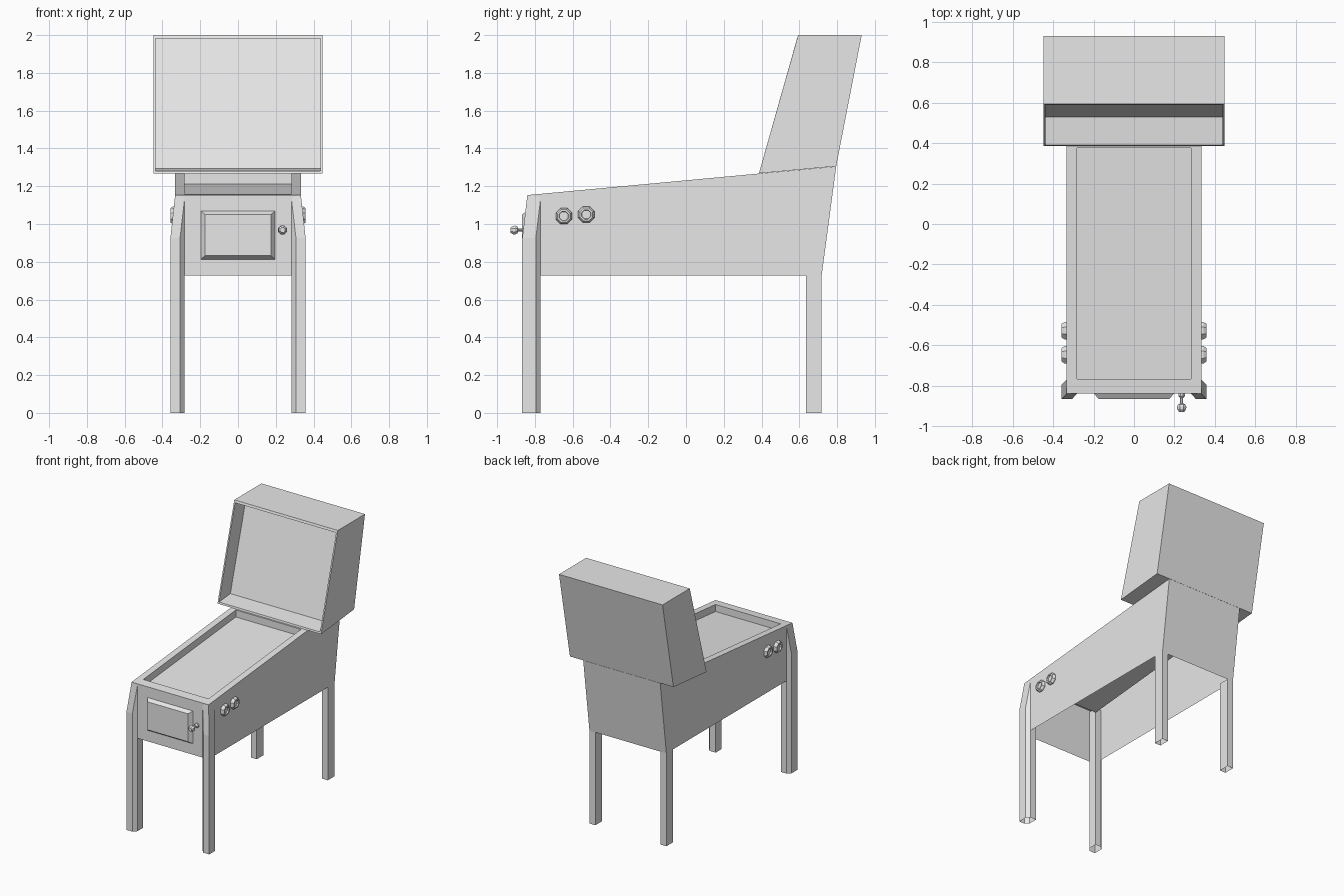
import bpy, bmesh, math

cube = bpy.data.objects.get("Cube")
if cube:
    bpy.data.objects.remove(cube, do_unlink=True)

grey = bpy.data.materials.new("light_grey")
grey.use_nodes = True
grey.diffuse_color = (0.8, 0.8, 0.8, 1)
grey.node_tree.nodes["Principled BSDF"].inputs["Base Color"].default_value = (0.8, 0.8, 0.8, 1)


def loft(name, rings, start_cap=False, end_cap=True, mirror=False):
    """Skin consecutive rings of points; optionally mirror across x."""
    bm = bmesh.new()
    loops = [[bm.verts.new(p) for p in ring] for ring in rings]
    n = len(loops[0])
    for a, b in zip(loops, loops[1:]):
        for i in range(n):
            j = (i + 1) % n
            bm.faces.new((a[i], a[j], b[j], b[i]))
    if start_cap:
        bm.faces.new(loops[0][::-1])
    if end_cap:
        bm.faces.new(loops[-1])
    bmesh.ops.remove_doubles(bm, verts=bm.verts[:], dist=0.0005)
    mesh = bpy.data.meshes.new(name)
    bm.to_mesh(mesh)
    bm.free()
    mesh.materials.append(grey)
    obj = bpy.data.objects.new(name, mesh)
    bpy.context.collection.objects.link(obj)
    if mirror:
        mod = obj.modifiers.new("mirror", 'MIRROR')
        mod.use_mirror_merge = False
    return obj


def rect(w, y0, z0, y1, z1):
    return [(-w, y0, z0), (w, y0, z0), (w, y1, z1), (-w, y1, z1)]


def octagon(r):
    angles = [math.pi / 8 + k * math.pi / 4 for k in range(8)]
    return [(r * math.cos(a), r * math.sin(a)) for a in angles]


def top_z(y):
    """Height of the sloping cabinet top."""
    return 1.153 + (y + 0.84) * 0.093


# Cabinet shell, open underneath, with a sunken playfield
FRONT, BACK, SIDE = -0.84, 0.795, 0.333
PF0, PF1, PFW, SINK = -0.767, 0.376, 0.282, 0.055
loft("cabinet", [
    rect(SIDE, FRONT, 0.727, 0.718, 0.727),
    rect(SIDE, FRONT, top_z(FRONT), BACK, top_z(BACK)),
    rect(PFW, PF0, top_z(PF0), PF1, top_z(PF1)),
    rect(PFW, PF0, top_z(PF0) - SINK, PF1, top_z(PF1) - SINK),
])

# Leaning head box with a recessed display panel
loft("head_box", [
    rect(0.448, BACK, top_z(BACK) + 0.001, 0.93, 2.0),
    rect(0.448, 0.386, top_z(0.386) + 0.001, 0.594, 2.0),
    rect(0.437, 0.39, 1.281, 0.588, 1.982),
    rect(0.437, 0.53, 1.294, 0.728, 1.982),
], start_cap=True)

# Raised door on the front panel
loft("front_door", [
    rect(0.197, FRONT, 0.813, FRONT, 1.069),
    rect(0.175, -0.867, 0.832, -0.867, 1.051),
])

# Front legs wrap the corners and taper flush into the cabinet
section = [(0.358, -0.867), (0.358, -0.795), (SIDE, -0.769),
           (PFW, -0.769), (PFW, FRONT), (0.307, -0.867)]
tip = [(SIDE, FRONT, 1.153), (SIDE, -0.769, 1.14), (SIDE, -0.769, 1.14),
       (PFW, -0.769, 1.14), (PFW, FRONT, 1.14), (PFW, FRONT, 1.14)]
loft("front_legs", [[(x, y, z) for x, y in section] for z in (0, 0.925)] + [tip],
     end_cap=False, mirror=True)

# Rear legs are plain open tubes under the back corners
post = [(PFW, 0.634), (SIDE, 0.634), (SIDE, 0.718), (PFW, 0.718)]
loft("rear_legs", [[(x, y, z) for x, y in post] for z in (0, 0.727)],
     end_cap=False, mirror=True)

# Side buttons: flange, bevelled collar and sunken centre
button = [(0.046, 0), (0.046, 0.012), (0.037, 0.025), (0.027, 0.025), (0.024, 0.014)]
for name, y, z in (("front_buttons", -0.647, 1.042), ("back_buttons", -0.528, 1.05)):
    loft(name, [[(SIDE + d, y + u, z + v) for u, v in octagon(r)] for r, d in button],
         mirror=True)

# Plunger: collar, rod and round knob
plunger = [(0.017, 0), (0.017, 0.012), (0.008, 0.022), (0.008, 0.048),
           (0.019, 0.053), (0.025, 0.064), (0.024, 0.076), (0.014, 0.09)]
loft("plunger", [[(0.236 + u, FRONT - d, 0.968 + v) for u, v in octagon(r)]
                 for r, d in plunger])
